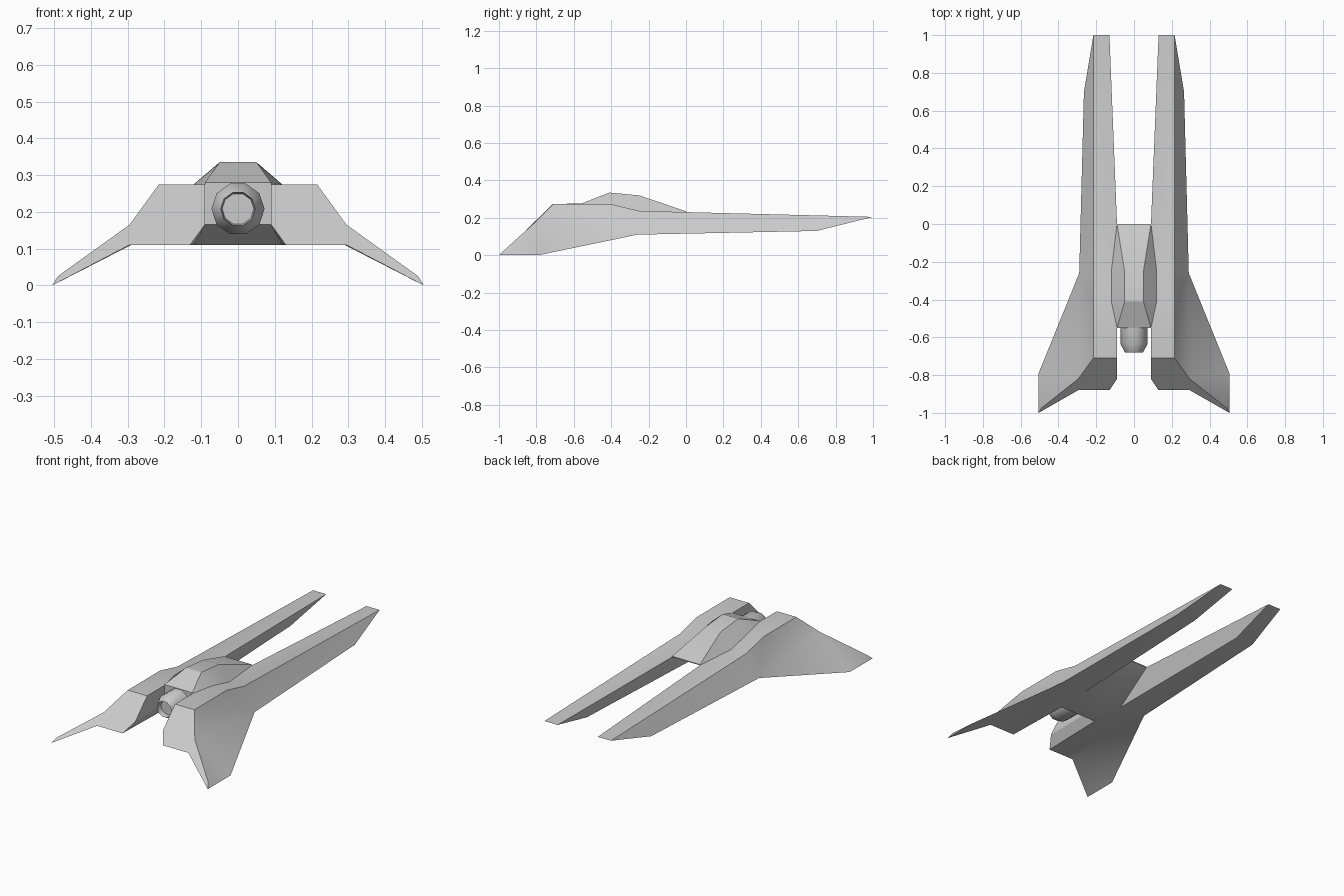
import bpy, bmesh, math

cube = bpy.data.objects.get("Cube")
if cube:
    bpy.data.objects.remove(cube, do_unlink=True)

GREY = (0.6, 0.6, 0.6, 1)
grey = bpy.data.materials.new("hull_grey")
grey.use_nodes = True
grey.diffuse_color = GREY
grey.node_tree.nodes["Principled BSDF"].inputs["Base Color"].default_value = GREY


def make_object(name, bm, angle, mirrored=False):
    """Turn a bmesh into a grey object, smooth below the given edge angle."""
    bmesh.ops.recalc_face_normals(bm, faces=bm.faces[:])
    mesh = bpy.data.meshes.new(name)
    bm.to_mesh(mesh)
    bm.free()
    mesh.materials.append(grey)
    obj = bpy.data.objects.new(name, mesh)
    bpy.context.collection.objects.link(obj)
    bpy.ops.object.select_all(action="DESELECT")
    obj.select_set(True)
    bpy.context.view_layer.objects.active = obj
    if mirrored:
        mod = obj.modifiers.new("mirror", "MIRROR")
        mod.use_clip = True
        bpy.ops.object.modifier_apply(modifier=mod.name)
    bpy.ops.object.shade_smooth_by_angle(angle=math.radians(angle))
    return obj


# Hull corners on the left half, one letter each; capitals lie on the centre line
corners = {
    # top deck, from the slanted rear to the prong tip
    "a": (.09, -.71, .275), "b": (.215, -.71, .275),
    "c": (.09, -.41, .275), "d": (.215, -.41, .275),
    "e": (.09, -.25, .237), "f": (.215, -.25, .237),
    "g": (.09, 0, .23), "i": (.13, 1, .205), "j": (.215, 1, .205),
    # lower edges of the prong
    "k": (.29, -.26, .11), "l": (.265, .7, .13),
    "m": (.15, .7, .13), "n": (.13, -.27, .11),
    # slanted rear face and wing
    "p": (.295, -.82, .165), "q": (.295, -.88, .11),
    "r": (.13, -.88, .11), "s": (.09, -.82, .165),
    "t": (.505, -1, 0), "u": (.49, -.974, .025), "v": (.505, -.79, 0),
    # centre body between the pods
    "w": (.09, -.55, .165), "x": (.12, -.48, .11), "y": (.09, -.55, .275),
    "W": (0, -.55, .165), "X": (0, -.48, .11), "Y": (0, -.55, .275),
    "N": (0, -.27, .11), "G": (0, 0, .23),
}
panels = [
    "abdcy", "dfec", "efjig",              # top deck
    "bpk", "bkd", "dkf", "fklj",           # outer side
    "puvk", "utv", "qkvt",                 # wing
    "basrqp", "qtup",                      # rear
    "qrxnk", "knml", "lmij",               # underside
    "ngim", "rswx", "ayws",                # inner sides
    "yYWw", "wWXx", "xXNn", "nNGg", "cyYGge",  # centre body
]
bm = bmesh.new()
verts = {key: bm.verts.new(co) for key, co in corners.items()}
for panel in panels:
    bm.faces.new([verts[key] for key in panel])
make_object("hull", bm, 30, mirrored=True)

# Canopy: cross-sections of y, base half width, base z, top half width, top z
sections = [
    (-.55, .09, .275, .09, .28),
    (-.41, .12, .275, .05, .335),
    (-.25, .12, .237, .05, .32),
    (0, .09, .23, .09, .235),
]
bm = bmesh.new()
rings = [[bm.verts.new(co) for co in
          ((-base, y, low), (-top, y, high), (top, y, high), (base, y, low))]
         for y, base, low, top, high in sections]
for near, far in zip(rings, rings[1:]):
    for n in range(4):
        m = (n + 1) % 4
        bm.faces.new((near[n], near[m], far[m], far[n]))
bm.faces.new(rings[0])
bm.faces.new(rings[-1])
make_object("canopy", bm, 25)

# Engine: a ten-sided nozzle with a tapered lip and a shallow recess
SIDES = 10
profile = [(-.5, .072), (-.635, .072), (-.68, .047), (-.65, .043)]
bm = bmesh.new()
rings = []
for y, radius in profile:
    turns = [2 * math.pi * (n + .5) / SIDES for n in range(SIDES)]
    rings.append([bm.verts.new((radius * math.sin(t), y, .208 + radius * math.cos(t)))
                  for t in turns])
for near, far in zip(rings, rings[1:]):
    for n in range(SIDES):
        m = (n + 1) % SIDES
        bm.faces.new((near[n], near[m], far[m], far[n]))
bm.faces.new(rings[0])
bm.faces.new(rings[-1])
make_object("engine", bm, 37)
